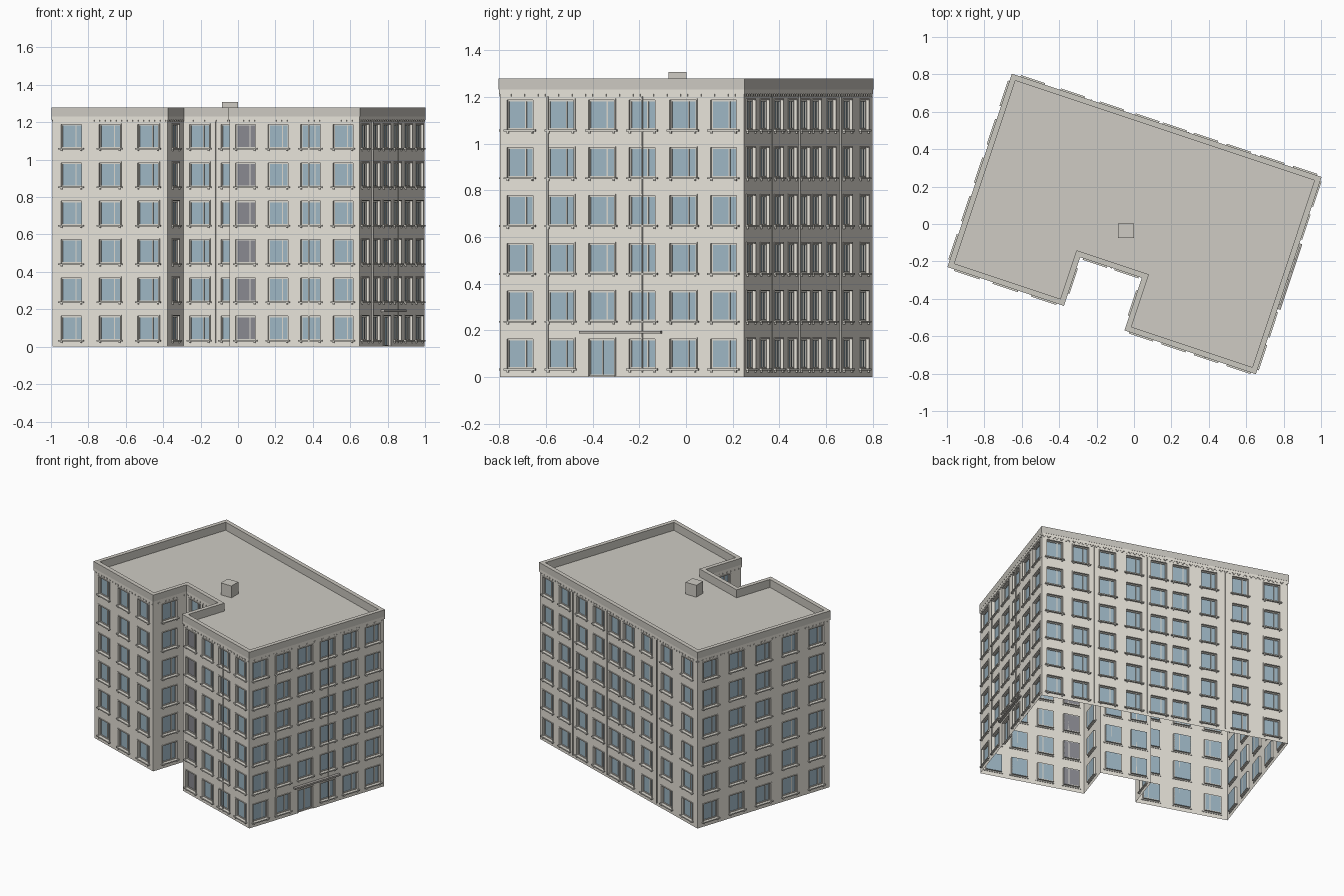
import bpy, bmesh, math
from mathutils import Vector

if "Cube" in bpy.data.objects:
    bpy.data.objects.remove(bpy.data.objects["Cube"])

ROT = math.radians(-18.43)          # the plan is turned about z
CU, SU = math.cos(ROT), math.sin(ROT)
FLOORS, PITCH, WIN_Z, WIN_H = 6, 0.205, 0.036, 0.127
WALL_TOP, DECK, TOP = 1.235, 1.222, 1.28

# footprint in building axes, counter-clockwise from the front left corner
PLAN = [(-0.87, -0.53), (-0.221, -0.53), (-0.221, -0.256), (0.135, -0.256),
        (0.135, -0.552), (0.868, -0.552), (0.868, 0.552), (-0.87, 0.552)]


def offset(d):
    """Footprint moved outward by d at every wall."""
    out = []
    for i, p in enumerate(PLAN):
        a, b, c = Vector(PLAN[i - 1]), Vector(p), Vector(PLAN[(i + 1) % len(PLAN)])
        t1, t2 = (b - a).normalized(), (c - b).normalized()
        q = b + d * (Vector((t1.y, -t1.x)) + Vector((t2.y, -t2.x)))
        out.append(Vector((q.x * CU - q.y * SU, q.x * SU + q.y * CU, 0)))
    return out


def material(name, r, g, b):
    m = bpy.data.materials.new(name)
    m.diffuse_color = (r, g, b, 1)
    m.use_nodes = True
    m.node_tree.nodes["Principled BSDF"].inputs["Base Color"].default_value = m.diffuse_color
    return m


STONE = material("stone", 0.80, 0.77, 0.70)
TRIM = material("trim", 0.70, 0.68, 0.62)
CAP = material("cap", 0.60, 0.58, 0.53)
ROOF = material("roof", 0.62, 0.60, 0.55)
GLASS = material("glass", 0.34, 0.47, 0.55)
DARK = material("dark_glass", 0.25, 0.25, 0.28)
METAL = material("metal", 0.45, 0.43, 0.40)

parts = {}


def part(name, mat):
    return parts.setdefault(name, (bmesh.new(), mat))[0]


class Wall:
    """Local frame of one wall: s along it, d outward, z up."""

    def __init__(self, p, q):
        self.p, self.len = p, (q - p).length
        self.t = (q - p).normalized()
        self.n = Vector((self.t.y, -self.t.x, 0))

    def at(self, s, d, z):
        return self.p + self.t * s + self.n * d + Vector((0, 0, z))

    def quad(self, bm, pts):
        bm.faces.new([bm.verts.new(self.at(*p)) for p in pts])

    def box(self, bm, s0, s1, d0, d1, z0, z1):
        v = [bm.verts.new(self.at(s, d, z)) for z in (z0, z1)
             for s, d in ((s0, d1), (s1, d1), (s1, d0), (s0, d0))]
        for f in ((3, 2, 1, 0), (4, 5, 6, 7), (0, 1, 5, 4), (1, 2, 6, 5), (2, 3, 7, 6), (3, 0, 4, 7)):
            bm.faces.new([v[i] for i in f])


def window(w, c, width, z0, z1, door=False, dark=False):
    a, b, dep = c - width / 2, c + width / 2, -0.016
    walls, frames = part("walls", STONE), part("window_frames", TRIM)
    # reveals
    ring = [(a, z0), (b, z0), (b, z1), (a, z1)]
    for (s0, y0), (s1, y1) in zip(ring, ring[1:] + ring[:1]):
        w.quad(walls, [(s0, 0, y0), (s1, 0, y1), (s1, dep, y1), (s0, dep, y0)])
    # glass
    glass = part("dark_panes", DARK) if dark else part("window_panes", GLASS)
    w.quad(glass, [(s, dep, z) for s, z in ring])
    # sash and mullion
    e = 0.006
    for s0, s1, y0, y1 in ((a, a + e, z0, z1), (b - e, b, z0, z1),
                           (a + e, b - e, z0, z0 + e), (a + e, b - e, z1 - e, z1)):
        w.box(frames, s0, s1, dep, dep + 0.006, y0, y1)
    m = a + width * (0.5 if door else 0.68)
    w.box(frames, m - 0.003, m + 0.003, dep, dep + 0.005, z0 + e, z1 - e)
    # raised surround
    sur = part("window_surrounds", STONE)
    for s0, s1, y0, y1 in ((a - 0.006, a, z0, z1), (b, b + 0.006, z0, z1),
                           (a - 0.006, b + 0.006, z1, z1 + 0.006)):
        w.box(sur, s0, s1, 0, 0.004, y0, y1)
    # sill on two small brackets
    if not door:
        sill = part("window_sills", TRIM)
        w.box(sill, a - 0.012, b + 0.012, -0.004, 0.012, z0 - 0.008, z0)
        for s in (a, b - 0.008):
            w.box(sill, s, s + 0.008, 0, 0.008, z0 - 0.016, z0 - 0.008)


def facade(w, centres, width=0.118, door=None, dark=None):
    # wall sheet with openings left out
    walls = part("walls", STONE)
    ss = [0] + [x for c in centres for x in (c - width / 2, c + width / 2)] + [w.len]
    zs = [0] + [WIN_Z + k * PITCH + h for k in range(FLOORS) for h in (0, WIN_H)] + [WALL_TOP]
    for i in range(len(ss) - 1):
        for j in range(len(zs) - 1):
            s0, s1, z0, z1 = ss[i], ss[i + 1], zs[j], zs[j + 1]
            is_door = door is not None and i == 2 * door + 1 and j <= 1
            if is_door:
                if j == 1:
                    window(w, centres[door], width, 0.004, z1, door=True)
            elif i % 2 and j % 2:
                window(w, centres[i // 2], width, z0, z1, dark=(i // 2 == dark))
            else:
                w.quad(walls, [(s0, 0, z0), (s1, 0, z0), (s1, 0, z1), (s0, 0, z1)])
    # dentils under the parapet
    n = int(w.len / 0.03)
    for k in range(n):
        s = (k + 0.5) * w.len / n
        w.box(part("dentils", STONE), s - 0.006, s + 0.006, 0, 0.004, 1.203, 1.213)


def band(name, mat, d_in, d_out, z0, z1):
    """Closed ring that follows the footprint."""
    bm = part(name, mat)
    loops = [[bm.verts.new(p + Vector((0, 0, z))) for p in offset(d)]
             for d, z in ((d_out, z0), (d_out, z1), (d_in, z1), (d_in, z0))]
    n = len(PLAN)
    for k in range(4):
        lo, hi = loops[k], loops[(k + 1) % 4]
        for i in range(n):
            j = (i + 1) % n
            bm.faces.new((lo[i], lo[j], hi[j], hi[i]))


# facades, in plan order
corners = offset(0)
W = [Wall(corners[i], corners[(i + 1) % 8]) for i in range(8)]


def even(w, n):
    return [(i + 0.5) * w.len / n for i in range(n)]


facade(W[0], even(W[0], 3))
facade(W[1], even(W[1], 1))
facade(W[2], even(W[2], 2), 0.112)
facade(W[3], even(W[3], 1))
facade(W[4], even(W[4], 4), 0.112, dark=0)
facade(W[5], even(W[5], 6), 0.118, door=2)
facade(W[6], [0.09, 0.275, 0.465, 0.65, 0.825, 0.98, 1.18, 1.40, 1.625], 0.112)
facade(W[7], even(W[7], 5))

# cornice band, parapet and roof deck
band("cornice", STONE, -0.002, 0.003, 1.213, 1.232)
band("parapet", CAP, -0.026, 0.004, 1.232, TOP)
deck = part("roof_deck", ROOF)
deck.faces.new([deck.verts.new(p + Vector((0, 0, DECK))) for p in offset(-0.002)])
band("parapet_inner", CAP, -0.026, -0.004, DECK, 1.232)

# roof hatch, square to the world axes
hatch = Wall(Vector((-0.085, -0.075, 0)), Vector((0, -0.075, 0)))
hatch.box(part("roof_hatch", ROOF), 0, 0.085, -0.078, 0, DECK, 1.308)

# entrance canopy
W[5].box(part("entrance_canopy", METAL), 0.364, 0.733, 0, 0.02, 0.186, 0.198)

# downpipes
for wi, s in ((2, 0.18), (4, 0.45), (5, 0.217), (5, 0.645), (6, 0.37), (6, 0.745), (6, 1.295)):
    W[wi].box(part("downpipes", TRIM), s - 0.003, s + 0.003, 0.001, 0.007, 0.02, 1.203)

for name, (bm, mat) in parts.items():
    if name == "walls":
        bmesh.ops.remove_doubles(bm, verts=bm.verts, dist=1e-5)
    me = bpy.data.meshes.new(name)
    bm.to_mesh(me)
    bm.free()
    me.materials.append(mat)
    bpy.context.collection.objects.link(bpy.data.objects.new(name, me))
